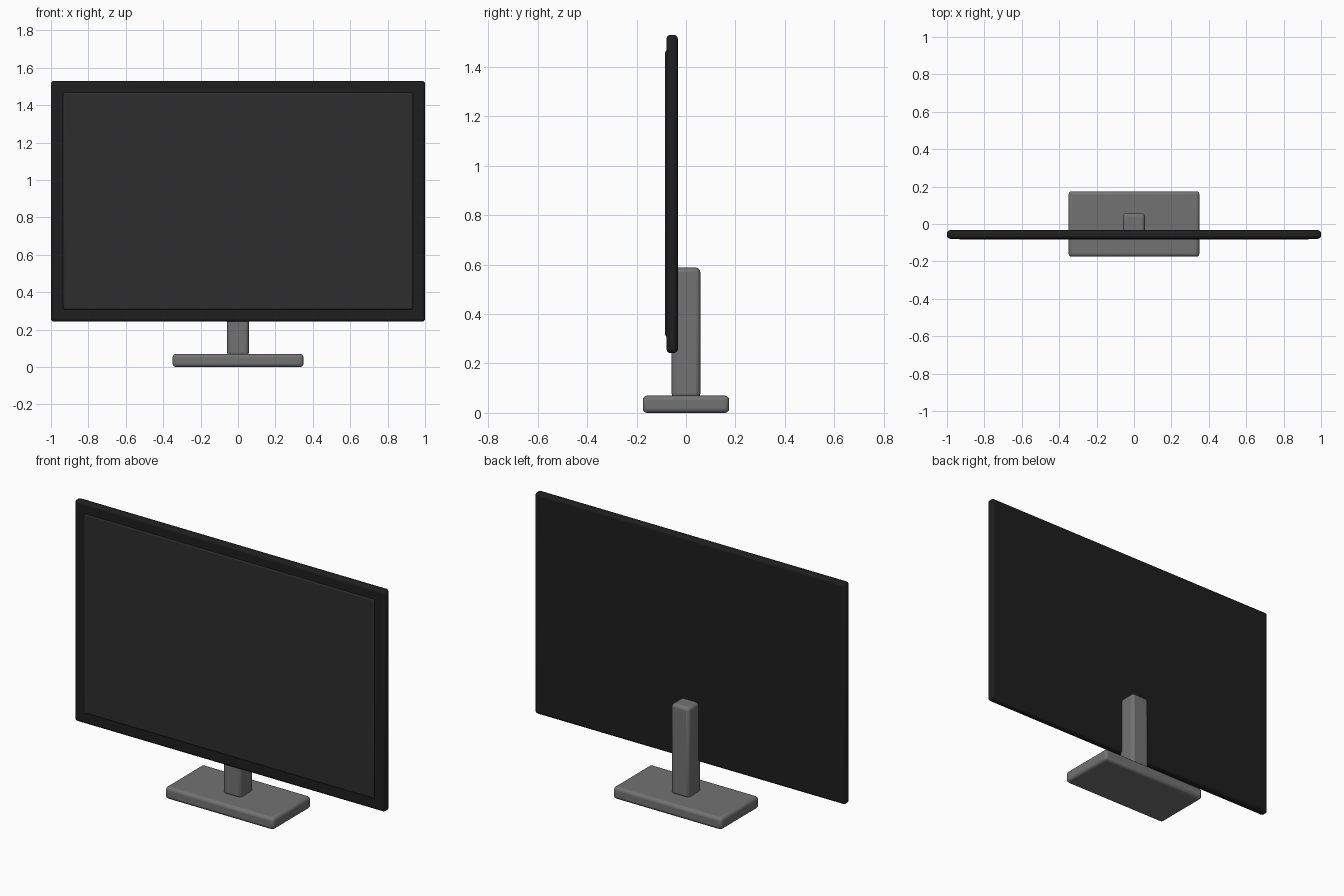
import bpy
import math

if "Cube" in bpy.data.objects:
    bpy.data.objects.remove(bpy.data.objects["Cube"])


def material(name, value):
    mat = bpy.data.materials.new(name)
    mat.diffuse_color = (value, value, value, 1)
    mat.use_nodes = True
    mat.node_tree.nodes["Principled BSDF"].inputs["Base Color"].default_value = mat.diffuse_color
    return mat


def rounded_box(name, lo, hi, radius, mat):
    """Box between two corners with softly rounded edges."""
    centre = [(a + b) / 2 for a, b in zip(lo, hi)]
    bpy.ops.mesh.primitive_cube_add(size=1, location=centre)
    ob = bpy.context.object
    ob.name = name
    ob.scale = [b - a for a, b in zip(lo, hi)]
    bpy.ops.object.transform_apply(location=False, rotation=False, scale=True)
    bevel = ob.modifiers.new("rounded_edges", 'BEVEL')
    bevel.width = radius
    bevel.segments = 3
    bpy.ops.object.shade_smooth_by_angle(angle=math.radians(40))
    ob.data.materials.append(mat)
    return ob


stand_grey = material("stand_grey", 0.17)
frame_black = material("frame_black", 0.013)
screen_black = material("screen_black", 0.026)

# Stand: foot plate and upright
rounded_box("stand_base", (-0.35, -0.175, 0), (0.35, 0.175, 0.07), 0.018, stand_grey)
rounded_box("stand_neck", (-0.058, -0.058, 0.06), (0.058, 0.058, 0.588), 0.018, stand_grey)

# Panel housing and slightly raised screen
rounded_box("panel_frame", (-1, -0.079, 0.242), (1, -0.033, 1.53), 0.016, frame_black)
rounded_box("screen", (-0.936, -0.084, 0.306), (0.936, -0.062, 1.468), 0.01, screen_black)
